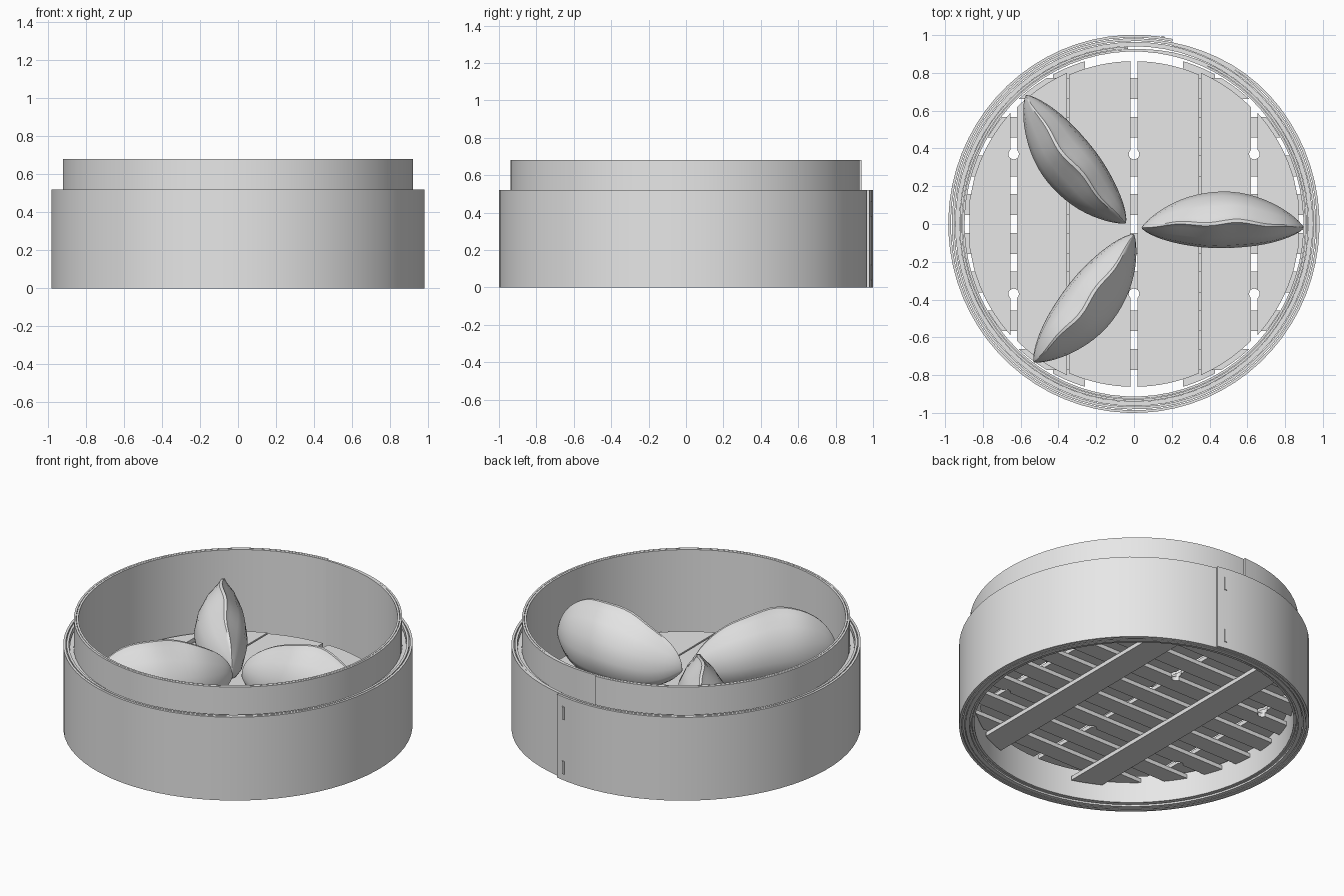
import bpy, bmesh, math
from mathutils import Matrix

if "Cube" in bpy.data.objects:
    bpy.data.objects.remove(bpy.data.objects["Cube"], do_unlink=True)

SQUASH = 1.018          # the hoops are very slightly longer in y

grey = bpy.data.materials.new("plain grey")
grey.use_nodes = True
grey.diffuse_color = (0.8, 0.8, 0.8, 1)
grey.node_tree.nodes["Principled BSDF"].inputs["Base Color"].default_value = (0.8, 0.8, 0.8, 1)


def finish(bm, name, angle=None):
    bmesh.ops.recalc_face_normals(bm, faces=bm.faces)
    mesh = bpy.data.meshes.new(name)
    bm.to_mesh(mesh)
    bm.free()
    mesh.materials.append(grey)
    obj = bpy.data.objects.new(name, mesh)
    bpy.context.collection.objects.link(obj)
    if angle:
        bpy.ops.object.select_all(action='DESELECT')
        obj.select_set(True)
        bpy.context.view_layer.objects.active = obj
        bpy.ops.object.shade_smooth_by_angle(angle=math.radians(angle))
    return obj


def loft(bm, rings, cap=True):
    """Skin a list of closed loops of points."""
    loops = [[bm.verts.new(p) for p in ring] for ring in rings]
    n = len(loops[0])
    for a, b in zip(loops, loops[1:]):
        for i in range(n):
            j = (i + 1) % n
            bm.faces.new((a[i], a[j], b[j], b[i]))
    if cap:
        bm.faces.new(loops[0])
        bm.faces.new(loops[-1])


def smooth(t):
    t = min(1, max(0, t))
    return t * t * (3 - 2 * t)


def wound_strip(name, inner, outer, thick, z0, z1, end, creep=0.0):
    """A bent strip wound two turns, stepping out where it overlaps itself."""
    bm, rings, steps = bmesh.new(), [], 144
    for k in range(steps + 1):
        turn = 720 * k / steps
        r = inner + (outer - inner) * smooth((turn - 355) / 40) + creep * turn / 720
        a = math.radians(end + 720 - turn)
        c, s = math.cos(a), math.sin(a) * SQUASH
        rings.append([(rad * c, rad * s, z) for rad, z in
                      ((r - thick, z0), (r, z0), (r, z1), (r - thick, z1))])
    loft(bm, rings)
    return finish(bm, name, 30)


def hoop(name, r0, r1, z0, z1, n=72):
    bm, rings = bmesh.new(), []
    for k in range(n + 1):
        a = math.tau * k / n
        c, s = math.cos(a), math.sin(a) * SQUASH
        rings.append([(r * c, r * s, z) for r, z in ((r0, z0), (r1, z0), (r1, z1), (r0, z1))])
    loft(bm, rings, cap=False)
    bmesh.ops.remove_doubles(bm, verts=bm.verts, dist=1e-5)
    return finish(bm, name, 30)


def box(name, center, size, turn=0.0):
    bm = bmesh.new()
    m = Matrix.Translation(center) @ Matrix.Rotation(turn, 4, 'Z') @ Matrix.Diagonal((*size, 1))
    bmesh.ops.create_cube(bm, size=1, matrix=m)
    return finish(bm, name)


def floor_strip(name, c0, c1, r, z0, z1, across=False):
    """A floor strip between two offsets, its ends following a circle."""
    cs = [c0 + (c1 - c0) * i / 8 for i in range(9)]
    arc = [(c, math.sqrt(r * r - c * c)) for c in cs]
    outline = arc + [(c, -e) for c, e in reversed(arc)]
    bm = bmesh.new()
    loft(bm, [[(e, c, z) if across else (c, e, z) for c, e in outline] for z in (z0, z1)])
    return finish(bm, name)


# Basket walls
wound_strip("outer_wall", 0.963, 0.979, 0.014, 0, 0.52, 78, 0.005)
wound_strip("inner_wall", 0.909, 0.923, 0.012, 0.01, 0.68, 92)
hoop("wall_filler", 0.924, 0.947, 0.0, 0.5)

# Staples on the wall overlap
for i, z in enumerate((0.08, 0.42)):
    a = math.radians(81)
    box(f"staple_{i}", (0.985 * math.cos(a), 0.985 * math.sin(a) * SQUASH, z),
        (0.008, 0.016, 0.08), a)

# Peg holes through the floor
bm = bmesh.new()
for x in (-0.637, 0, 0.637):
    for y in (-0.37, 0.37):
        bmesh.ops.create_cone(bm, cap_ends=True, segments=16, radius1=0.028, radius2=0.028,
                              depth=0.3, matrix=Matrix.Translation((x, y, 0.15)))
holes = finish(bm, "hole_cutter")
holes.hide_render = True
holes.hide_viewport = True


def drill(obj):
    mod = obj.modifiers.new("peg holes", 'BOOLEAN')
    mod.operation = 'DIFFERENCE'
    mod.object = holes


# Top floor slats running front to back, and the two bars far beneath them
for side, word in ((-1, "right"), (1, "left")):
    for name, x0, x1, r in (("middle", 0.018, 0.345, 0.862),
                            ("side", 0.355, 0.62, 0.875),
                            ("edge", 0.655, 0.872, 0.88)):
        drill(floor_strip(f"{name}_slat_{word}", side * x0, side * x1, r, 0.16, 0.185))
    floor_strip(f"bottom_bar_{word}", side * 0.26, side * 0.43, 0.9, 0.11, 0.135)

# Cross slats between the top slats and the bars
for i in range(8):
    y = 0.205 * (i - 3.5)
    drill(floor_strip(f"cross_slat_{i}", y - 0.055, y + 0.055, 0.9, 0.135, 0.16, across=True))

# Dumplings: pinched crescents with a pleated seam, tips meeting in the middle
SECTION = [(0, 0), (0.55, 0.03), (0.88, 0.17), (1, 0.38), (0.88, 0.6),
           (0.56, 0.8), (0.2, 0.93), (0.06, 1)]
OUTLINE = SECTION + [(-w, h) for w, h in reversed(SECTION[1:])]


def dumpling(name, angle, shift):
    bm, rings, steps = bmesh.new(), [], 28
    for k in range(steps + 1):
        u = -math.cos(math.pi * (0.02 + 0.96 * k / steps))
        body = 1 - u * u
        half = 0.15 * body ** 0.78
        low = 0.185 + 0.14 * abs(u) ** 4
        top = 0.34 + 0.29 * body ** 0.55 + 0.06 * u * body
        ring = []
        for w, h in OUTLINE:
            pleat = 0.01 * math.sin(8 * u) * h ** 3 * body
            y = half * w + 0.03 * body * (1 - 0.7 * h) + pleat - 0.02 * (1 - body)
            ring.append((0.47 + 0.43 * u, y, low + (top - low) * h))
        rings.append(ring)
    loft(bm, rings)
    bmesh.ops.rotate(bm, verts=bm.verts, matrix=Matrix.Rotation(math.radians(angle), 3, 'Z'))
    bmesh.ops.translate(bm, verts=bm.verts, vec=(*shift, 0))
    return finish(bm, name, 50)


dumpling("dumpling_left", 0, (0, 0))
dumpling("dumpling_back", 128, (-0.035, -0.04))
dumpling("dumpling_front", 232, (0.04, -0.035))
